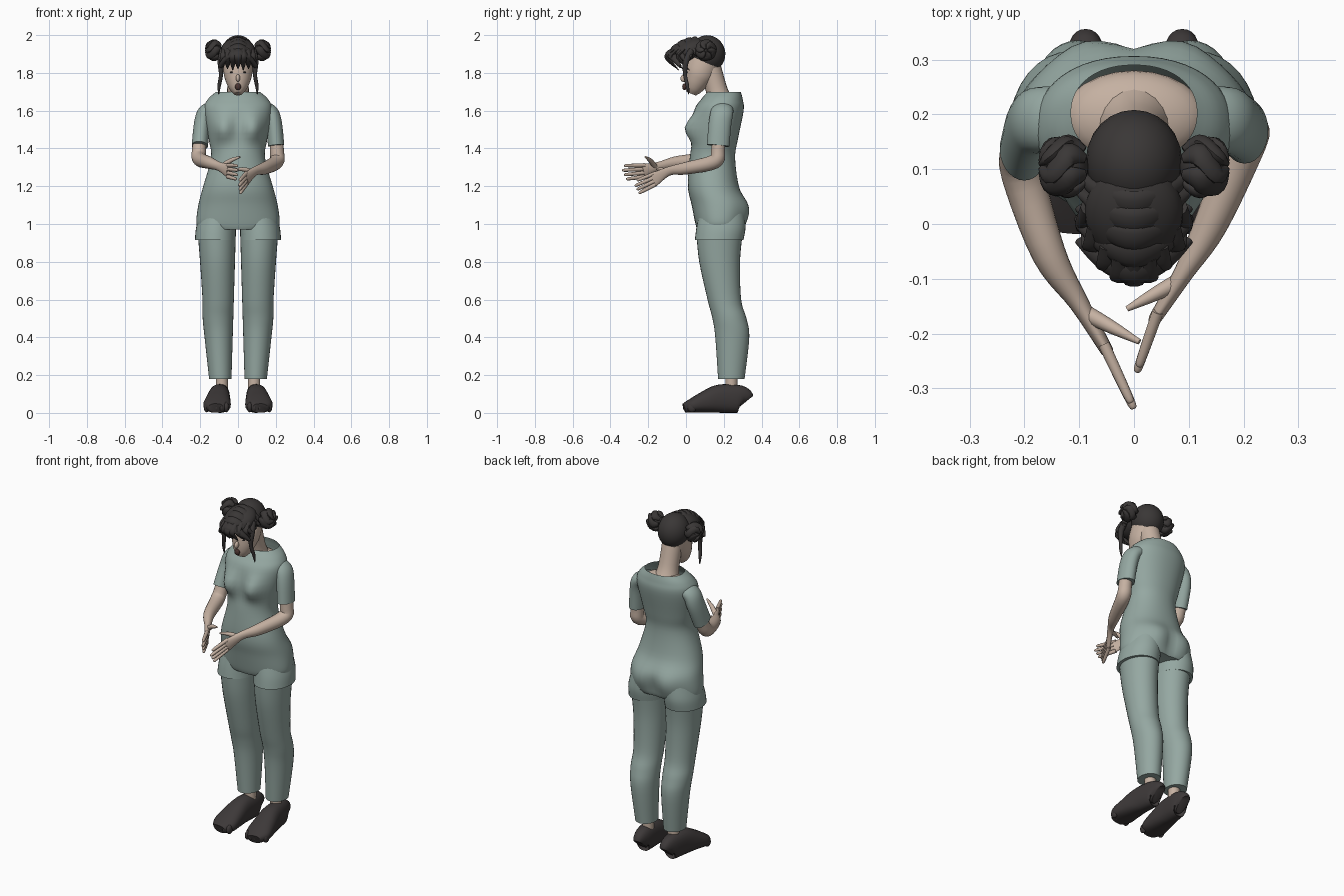
import bpy, bmesh, math
from mathutils import Vector, Matrix, Euler

cube = bpy.data.objects.get("Cube")
if cube:
    bpy.data.objects.remove(cube, do_unlink=True)

SIDES = {"left": 1, "right": -1}
UP = Vector((0, 0, 1))


def material(name, *rgb):
    mat = bpy.data.materials.new(name)
    mat.use_nodes = True
    mat.diffuse_color = (*rgb, 1)
    shader = mat.node_tree.nodes["Principled BSDF"]
    shader.inputs["Base Color"].default_value = (*rgb, 1)
    shader.inputs["Roughness"].default_value = .8
    return mat


CLOTH = material("sage cloth", .3, .39, .36)
SKIN = material("skin", .56, .44, .36)
HAIR = material("dark hair", .042, .038, .037)
SHOE = material("dark shoe", .046, .04, .04)
LIP = material("dark mouth", .07, .035, .03)


def finish(name, bm, mat):
    bmesh.ops.recalc_face_normals(bm, faces=bm.faces)
    mesh = bpy.data.meshes.new(name)
    bm.to_mesh(mesh)
    bm.free()
    mesh.materials.append(mat)
    mesh.shade_smooth()
    mesh.set_sharp_from_angle(angle=math.radians(50))
    bpy.context.scene.collection.objects.link(bpy.data.objects.new(name, mesh))


def spline(rows, steps=5):
    """Smooth curve through rows of position and two radii."""
    rows = [Vector(row) for row in rows]
    padded = [rows[0], *rows, rows[-1]]
    result = []
    for before, start, end, after in zip(padded, padded[1:], padded[2:], padded[3:]):
        leave, arrive = (end - before) / 2, (after - start) / 2
        for step in range(steps):
            t = step / steps
            ease = t * t * (3 - 2 * t)
            result.append(start.lerp(end, ease) + leave * (t * (1 - t) ** 2) - arrive * (t * t * (1 - t)))
    return result + [rows[-1]]


def loft(name, rows, mat, ref=(1, 0, 0), level=False, sides=20, power=1, open_top=False, bump=None):
    """Skin over elliptical rings; level rings stay horizontal."""
    rows = spline(rows)
    centres = [row.to_3d() for row in rows]
    bm = bmesh.new()
    rings = []
    for i, row in enumerate(rows):
        along = UP
        if not level:
            along = (centres[min(i + 1, len(rows) - 1)] - centres[max(i - 1, 0)]).normalized()
        across = Vector(ref)
        across = (across - along * across.dot(along)).normalized()
        other = along.cross(across)
        ring = []
        for k in range(sides):
            angle = math.tau * k / sides
            c, s = (math.copysign(abs(f) ** power, f) for f in (math.cos(angle), math.sin(angle)))
            point = centres[i] + across * row[3] * c + other * row[4] * s
            if bump:
                point.y += bump(point, centres[i].y)
            ring.append(bm.verts.new(point))
        rings.append(ring)
    for low, high in zip(rings, rings[1:]):
        for k in range(sides):
            bm.faces.new((low[k - 1], low[k], high[k], high[k - 1]))
    bm.faces.new(rings[0])
    if not open_top:
        bm.faces.new(rings[-1])
    finish(name, bm, mat)


def tube(name, points, radii, mat, **options):
    loft(name, [(*point, r, r) for point, r in zip(points, radii)], mat, **options)


def ball(name, place, radii, mat, tilt=0):
    bm = bmesh.new()
    matrix = Matrix.LocRotScale(Vector(place), Euler((tilt, 0, 0)), Vector(radii))
    bmesh.ops.create_uvsphere(bm, u_segments=24, v_segments=14, radius=1, matrix=matrix)
    finish(name, bm, mat)


# Shirt and hips, with bust and seat swelling out of the lofted body
def body_shape(point, middle):
    def swell(x, z, width, height):
        return math.exp(-((abs(point.x) - x) / width) ** 2 - ((point.z - z) / height) ** 2)
    if point.y < middle:
        return -.058 * swell(.082, 1.505, .055, .065)
    return .02 * swell(.095, 1.05, .06, .08) - .012 * swell(0, 1.04, .025, .08)


# Each row: height, front, back, half width
torso = [(.97, .06, .3, .19), (1, .05, .31, .22), (1.1, .03, .325, .21), (1.2, .01, .28, .184),
         (1.35, .02, .26, .143), (1.45, .035, .275, .155), (1.6, .045, .305, .18),
         (1.66, .08, .3, .16), (1.7, .115, .29, .115)]
loft("shirt_body", [(0, (front + back) / 2, z, width, (back - front) / 2) for z, front, back, width in torso],
     CLOTH, level=True, sides=48, power=.92, open_top=True, bump=body_shape)


# Legs, ankles and shoes; each leg row: height, front, back, outer edge
def leg(name, side, rows):
    rings = []
    for z, front, back, outer in rows:
        inner = .01 + .03 * max(1 - z, 0)
        rings.append((side * (outer + inner) / 2, (front + back) / 2, z, (outer - inner) / 2, (back - front) / 2))
    loft(name, rings, CLOTH, level=True, sides=32)


shorts = [(1.06, .07, .31, .2), (.98, .055, .315, .222), (.915, .047, .304, .228)]
trousers = [(.95, .055, .3, .213), (.8, .07, .286, .201), (.6, .114, .292, .188), (.5, .14, .32, .187),
            (.4, .155, .335, .177), (.18, .17, .31, .153)]
shoe = [(.31, .11, .025), (.285, .145, .045), (.18, .15, .056), (.1, .115, .067), (.03, .075, .071), (-.01, .05, .04)]
for name, s in SIDES.items():
    leg(name + "_shorts_leg", s, shorts)
    leg(name + "_trouser_leg", s, trousers)
    ankle = Vector((s * .085, .24, .1))
    tube(name + "_ankle", [ankle, ankle + UP * .15], (.032, .032), SKIN)
    loft(name + "_shoe", [(s * (.115 - .09 * y), y, top / 2, width, top / 2) for y, top, width in shoe],
         SHOE, sides=24, power=.82)
    for toe in range(5):
        ball(f"{name}_toe_{toe + 1}", (s * (.062 + .026 * toe), .008 + .002 * toe * (toe - 1), .03),
             (.015, .024, .027), SHOE)


# Arms: sleeve, bare arm running into a flat palm, four fingers and a thumb
def arm(name, path, reach, thumb_tip):
    s = SIDES[name]
    path = [Vector((s * x, y, z)) for x, y, z in path]
    reach, thumb_tip = (Vector((s * x, y, z)) for x, y, z in (reach, thumb_tip))
    wrist, knuckle = path[-2:]
    sleeve = [(.12, .19, 1.61), (.17, .19, 1.59), (.19, .18, 1.53), (.202, path[1].y, 1.415)]
    loft(name + "_sleeve", [(s * x, y, z, .06, .043) for x, y, z in sleeve], CLOTH, ref=(0, 1, 0), sides=28)
    radii = [(.036, .036), (.037, .037), (.039, .039), (.031, .033), (.018, .024), (.012, .038)]
    loft(name + "_arm", [(*point, *r) for point, r in zip(path, radii)], SKIN, ref=(s * .86, -.5, 0))
    for k in range(4):
        fan = UP * (1.5 - k)
        root = knuckle - reach * .1 + fan * .02
        tip = knuckle + reach * (1 - .1 * abs(k - 1)) + fan * .024
        tube(f"{name}_finger_{k + 1}", [root, root.lerp(tip, .5), root.lerp(tip, .92), tip],
             (.011, .01, .008, .004), SKIN, ref=UP, sides=10)
    base = wrist.lerp(knuckle, .2)
    tube(name + "_thumb", [base, base.lerp(thumb_tip, .5) + UP * .008, thumb_tip], (.016, .012, .005),
         SKIN, ref=UP, sides=12)


arm("left", [(.2, .17, 1.5), (.206, .17, 1.39), (.203, .15, 1.33), (.14, 0, 1.295), (.09, -.09, 1.28),
             (.04, -.17, 1.235)], reach=(-.035, -.1, -.045), thumb_tip=(-.013, -.155, 1.29))
arm("right", [(.2, .16, 1.5), (.206, .135, 1.4), (.203, .09, 1.345), (.155, -.055, 1.325), (.1, -.145, 1.305),
              (.05, -.23, 1.28)], reach=(-.05, -.107, -.008), thumb_tip=(-.01, -.215, 1.355))

# Neck and head, bowed forward
ball("upper_chest", (0, .195, 1.625), (.13, .085, .055), SKIN)
tube("neck", [(0, .185, 1.63), (0, .165, 1.7), (0, .13, 1.82)], (.075, .058, .058), SKIN)
loft("head", [(0, .13, 1.93, .07, .08), (0, .08, 1.815, .077, .084), (0, .056, 1.76, .066, .068),
              (0, .038, 1.715, .045, .046), (0, .028, 1.69, .022, .026)], SKIN, sides=28)
ball("nose", (0, -.012, 1.772), (.011, .017, .02), SKIN, tilt=-.3)
ball("mouth", (0, -.008, 1.727), (.016, .012, .018), LIP)

# Hair: cap, bands swept over the brow, pointed locks, long side locks and two buns
ball("hair_cap", (0, .115, 1.902), (.088, .093, .098), HAIR, tilt=.3)
ball("hair_front", (0, .02, 1.92), (.09, .1, .055), HAIR, tilt=.45)
for band in range(5):
    y, z = .035 - .03 * band, 1.975 - .004 * band * band
    rows = []
    for turn in (-1, -.6, 0, .6, 1):
        bend = turn * turn
        rows.append((.096 * turn, y + .055 * bend, z - .078 * bend, .028 - .02 * bend, .013))
    loft(f"hair_band_{band + 1}", rows, HAIR, ref=(0, -.85, -.5), sides=12)
for lock in range(-3, 4):
    x, back = .025 * lock, .007 * lock * lock
    loft(f"fringe_lock_{lock + 4}",
         [(x * .9, back - .07, 1.925, .018, .01), (x, back - .105, 1.888, .02, .01),
          (x * 1.1, back - .078, 1.85, .014, .007), (x * 1.1, back - .045, 1.822 - .008 * (lock % 2), .002, .002)],
         HAIR, sides=10)
for name, s in SIDES.items():
    ball(name + "_eye", (s * .03, .007, 1.803), (.013, .008, .005), HAIR)
    strand = [(.08, .03, 1.92), (.092, 0, 1.86), (.09, -.005, 1.79), (.1, .008, 1.73), (.102, .015, 1.685)]
    tube(name + "_long_lock", [(s * x, y, z) for x, y, z in strand], (.018, .016, .011, .009, .002), HAIR, sides=10)
    bun = Vector((s * .125, .105, 1.92))
    ball(name + "_bun", bun, (.042, .045, .045), HAIR)
    for k in range(6):
        angle = math.tau * k / 6
        rows = []
        for out, spread, twist, wide in ((-.035, .03, 0, .01), (-.005, .043, 0, .024),
                                         (.025, .033, .9, .022), (.045, .008, .9, .006)):
            turn = angle + twist
            spot = bun + Vector((s * out, spread * math.cos(turn), spread * math.sin(turn)))
            rows.append((*spot, wide, wide * .65))
        loft(f"{name}_bun_lock_{k + 1}", rows, HAIR, ref=(0, -math.sin(angle), math.cos(angle)), sides=10)
